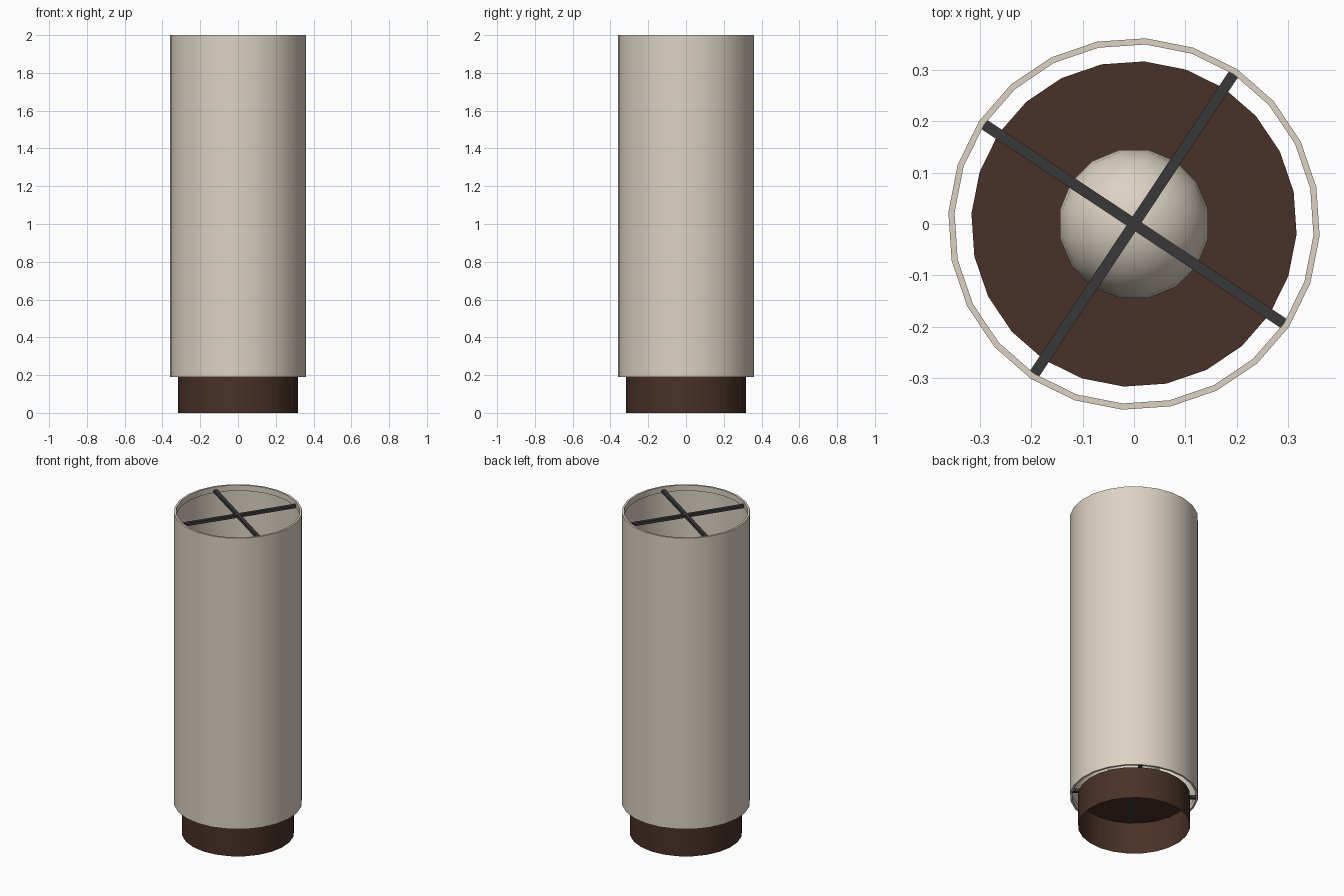
import bpy, bmesh, math
from mathutils import Matrix

if "Cube" in bpy.data.objects:
    bpy.data.objects.remove(bpy.data.objects["Cube"])

TURN = math.radians(-3.6)      # slight turn of the whole lamp about z
SIDES = 24


def material(name, rgb):
    m = bpy.data.materials.new(name)
    m.diffuse_color = (*rgb, 1)
    m.use_nodes = True
    m.node_tree.nodes["Principled BSDF"].inputs["Base Color"].default_value = m.diffuse_color
    return m


CREAM = material("cream fabric", (0.72, 0.65, 0.55))
BROWN = material("dark brown wood", (0.066, 0.031, 0.020))
BLACK = material("black metal", (0.040, 0.040, 0.040))


def finish(name, bm, mat, smooth=True):
    bmesh.ops.recalc_face_normals(bm, faces=bm.faces)
    me = bpy.data.meshes.new(name)
    bm.to_mesh(me)
    bm.free()
    me.materials.append(mat)
    ob = bpy.data.objects.new(name, me)
    bpy.context.collection.objects.link(ob)
    if smooth:
        bpy.ops.object.select_all(action='DESELECT')
        ob.select_set(True)
        bpy.context.view_layer.objects.active = ob
        bpy.ops.object.shade_smooth_by_angle(angle=math.radians(30))
    return ob


def lathe(name, profile, mat, closed=False, cap_end=False):
    """Turn a (radius, z) profile around the z axis."""
    bm = bmesh.new()
    rings = [[bm.verts.new((r * math.cos(TURN + math.tau * i / SIDES),
                            r * math.sin(TURN + math.tau * i / SIDES), z))
              for i in range(SIDES)] for r, z in profile]
    pairs = list(zip(rings, rings[1:]))
    if closed:
        pairs.append((rings[-1], rings[0]))
    for a, b in pairs:
        for i in range(SIDES):
            j = (i + 1) % SIDES
            bm.faces.new((a[i], a[j], b[j], b[i]))
    if cap_end:
        bm.faces.new(rings[-1])
    return finish(name, bm, mat)


def cross(name, z):
    """Two flat bars crossing inside the shade."""
    for k in range(2):
        bm = bmesh.new()
        bmesh.ops.create_cube(bm, size=1, matrix=(
            Matrix.Translation((0, 0, z))
            @ Matrix.Rotation(TURN + math.radians(60 + 90 * k), 4, 'Z')
            @ Matrix.Diagonal((0.71, 0.021, 0.018, 1))))
        finish(f"{name}_{k + 1}", bm, BLACK, smooth=False)


# Open shade: thin wall with a thicker lip at each end
lathe("shade", [(0.362, 0.19), (0.362, 2.0), (0.350, 2.0), (0.350, 1.965),
                (0.359, 1.965), (0.359, 0.225), (0.350, 0.225), (0.350, 0.19)],
      CREAM, closed=True)

# Base drum, open underneath
lathe("base", [(0.317, 0.0), (0.317, 0.198)], BROWN, cap_end=True)

# Wire supports at both ends of the shade
cross("top_support", 1.974)
cross("bottom_support", 0.206)

# Socket and round bulb, standing on the base
lathe("socket", [(0.08, 0.198), (0.08, 0.25)], BLACK, cap_end=True)
bulb = bmesh.new()
bmesh.ops.create_uvsphere(bulb, u_segments=16, v_segments=12, radius=0.147, matrix=(
    Matrix.Translation((0, 0, 0.36)) @ Matrix.Rotation(math.radians(11.25), 4, 'Z')))
finish("bulb", bulb, CREAM)
